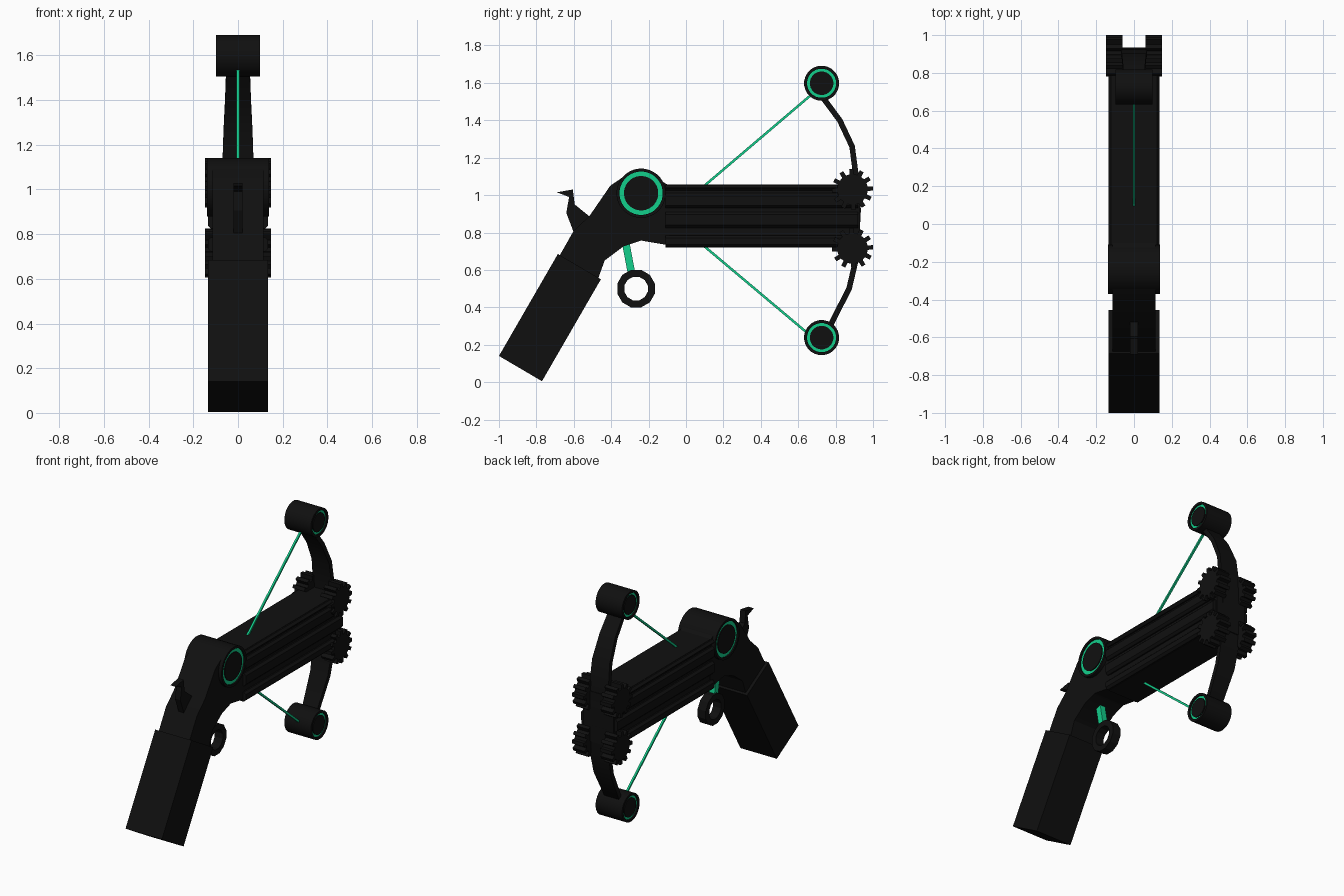
import bpy, bmesh, math
from mathutils import Vector

if "Cube" in bpy.data.objects:
    bpy.data.objects.remove(bpy.data.objects["Cube"])


def material(name, col):
    m = bpy.data.materials.new(name)
    m.diffuse_color = (*col, 1)
    m.use_nodes = True
    m.node_tree.nodes["Principled BSDF"].inputs["Base Color"].default_value = m.diffuse_color
    return m


BLACK = material("matte black", (0.005, 0.005, 0.005))
GREEN = material("bright green", (0.006, 0.62, 0.26))


def finish(name, bm, mat):
    bmesh.ops.recalc_face_normals(bm, faces=bm.faces)
    me = bpy.data.meshes.new(name)
    bm.to_mesh(me)
    bm.free()
    me.materials.append(mat)
    me.polygons.foreach_set("use_smooth", [True] * len(me.polygons))
    me.set_sharp_from_angle(angle=math.radians(25))
    ob = bpy.data.objects.new(name, me)
    bpy.context.scene.collection.objects.link(ob)
    return ob


def prism(name, pts, x0, x1, mat=BLACK):
    """Side profile (y, z) extruded from x0 to x1."""
    bm = bmesh.new()
    f = bm.faces.new([bm.verts.new((x0, y, z)) for y, z in pts])
    r = bmesh.ops.extrude_face_region(bm, geom=[f])
    bmesh.ops.translate(bm, vec=(x1 - x0, 0, 0),
                        verts=[v for v in r["geom"] if isinstance(v, bmesh.types.BMVert)])
    return finish(name, bm, mat)


def circle(c, r, n):
    return [(c[0] + r * math.cos(2 * math.pi * (i + .5) / n),
             c[1] + r * math.sin(2 * math.pi * (i + .5) / n)) for i in range(n)]


def ring(name, c, ro, ri, x0, x1, n, mat=BLACK):
    """Tube along x with a rectangular section."""
    bm = bmesh.new()
    loops = [[bm.verts.new((x, y, z)) for y, z in circle(c, r, n)]
             for x, r in ((x0, ro), (x1, ro), (x1, ri), (x0, ri))]
    for k in range(4):
        a, b = loops[k], loops[(k + 1) % 4]
        for i in range(n):
            j = (i + 1) % n
            bm.faces.new((a[i], a[j], b[j], b[i]))
    return finish(name, bm, mat)


def drum(name, c, r, half, go, gi, n):
    """Roller with a green ring sunk into a groove on both ends."""
    d = 0.02
    ring(name + "_shell", c, r, go, -half, half, n)
    prism(name + "_core", circle(c, gi, n), -half + .004, half - .004)
    ring(name + "_green_ring", c, go, gi, -half + d * .5, half - d * .5, n, GREEN)


def rod(name, a, b, w, mat):
    """Square bar between two (y, z) points in the middle plane."""
    a, b = Vector(a), Vector(b)
    d = (b - a).normalized()
    s = Vector((-d.y, d.x)) * w / 2
    return prism(name, [a + s, b + s, b - s, a - s], -w / 2, w / 2, mat)


# Grip and frame
prism("grip", [(-1, .14), (-.77, .005), (-.455, .55), (-.685, .685)], -.135, .135)
prism("frame", [(-.685, .66), (-.60, .81), (-.515, .89), (-.405, 1.05), (-.31, 1.115),
                (-.2, 1.12), (-.09, 1.05), (-.09, .735), (-.11, .735), (-.24, .757),
                (-.335, .725), (-.435, .65), (-.475, .54)], -.115, .115)
drum("hinge_drum", (-.24, 1.01), .132, .138, .116, .092, 32)

# Hammer
prism("hammer", [(-.69, 1.015), (-.605, 1.03), (-.595, .95), (-.515, .885), (-.5, .8),
                 (-.6, .8), (-.64, .905), (-.625, .99)], -.02, .02)

# Trigger
rod("trigger_bar", (-.325, .76), (-.292, .585), .04, GREEN)
ring("trigger_ring", (-.267, .5), .104, .065, -.03, .03, 12)

# Body with long side rails
prism("body", [(-.11, .72), (.93, .72), (.93, 1.057), (-.11, 1.057)], -.112, .112)
for i, (lo, hi) in enumerate([(.722, .785), (.825, .91), (.93, 1.01), (1.025, 1.055)]):
    bm = bmesh.new()
    b = .014
    section = [(-.135, lo + b), (-.121, lo), (.121, lo), (.135, lo + b),
               (.135, hi - b), (.121, hi), (-.121, hi), (-.135, hi - b)]
    f = bm.faces.new([bm.verts.new((x, -.11, z)) for x, z in section])
    r = bmesh.ops.extrude_face_region(bm, geom=[f])
    bmesh.ops.translate(bm, vec=(0, 1.03, 0),
                        verts=[v for v in r["geom"] if isinstance(v, bmesh.types.BMVert)])
    finish(f"side_rail_{i}", bm, BLACK)

# Gears, four on the front corners
TEETH = 12
for cz in (1.03, .715):
    pts = []
    for t in range(TEETH):
        for off, r in ((-.28, .082), (-.2, .11), (.2, .11), (.28, .082)):
            a = 2 * math.pi * (t + off + .1) / TEETH
            pts.append((.89 + r * math.cos(a), cz + r * math.sin(a)))
    for s in (-1, 1):
        prism("gear", pts, s * .06, s * .148)

# Bow limb: a bent strip, narrower at its tips
limb = [(.70, 1.56, .052), (.74, 1.51, .054), (.822, 1.40, .058), (.888, 1.26, .065),
        (.908, 1.11, .07), (.92, .92, .07), (.905, .64, .07), (.872, .5, .065),
        (.775, .31, .055), (.71, .26, .052)]
bm = bmesh.new()
prev = None
for i, (y, z, w) in enumerate(limb):
    p, q = limb[max(i - 1, 0)], limb[min(i + 1, len(limb) - 1)]
    t = Vector((q[0] - p[0], q[1] - p[1])).normalized()
    n = Vector((-t.y, t.x)) * .015
    row = [bm.verts.new((sx * w, y + k * n.x, z + k * n.y))
           for sx, k in ((-1, 1), (1, 1), (1, -1), (-1, -1))]
    if prev:
        for k in range(4):
            m = (k + 1) % 4
            bm.faces.new((prev[k], prev[m], row[m], row[k]))
    else:
        bm.faces.new(row)
    prev = row
bm.faces.new(prev)
finish("bow_limb", bm, BLACK)

# Limb tip rollers and strings
for side, cz, end, start in (("upper", 1.598, (.68, 1.545), (.09, 1.043)),
                             ("lower", .238, (.67, .245), (.09, .733))):
    drum(side + "_roller", (.725, cz), .094, .098, .078, .063, 24)
    rod(side + "_string", start, end, .013, GREEN)
